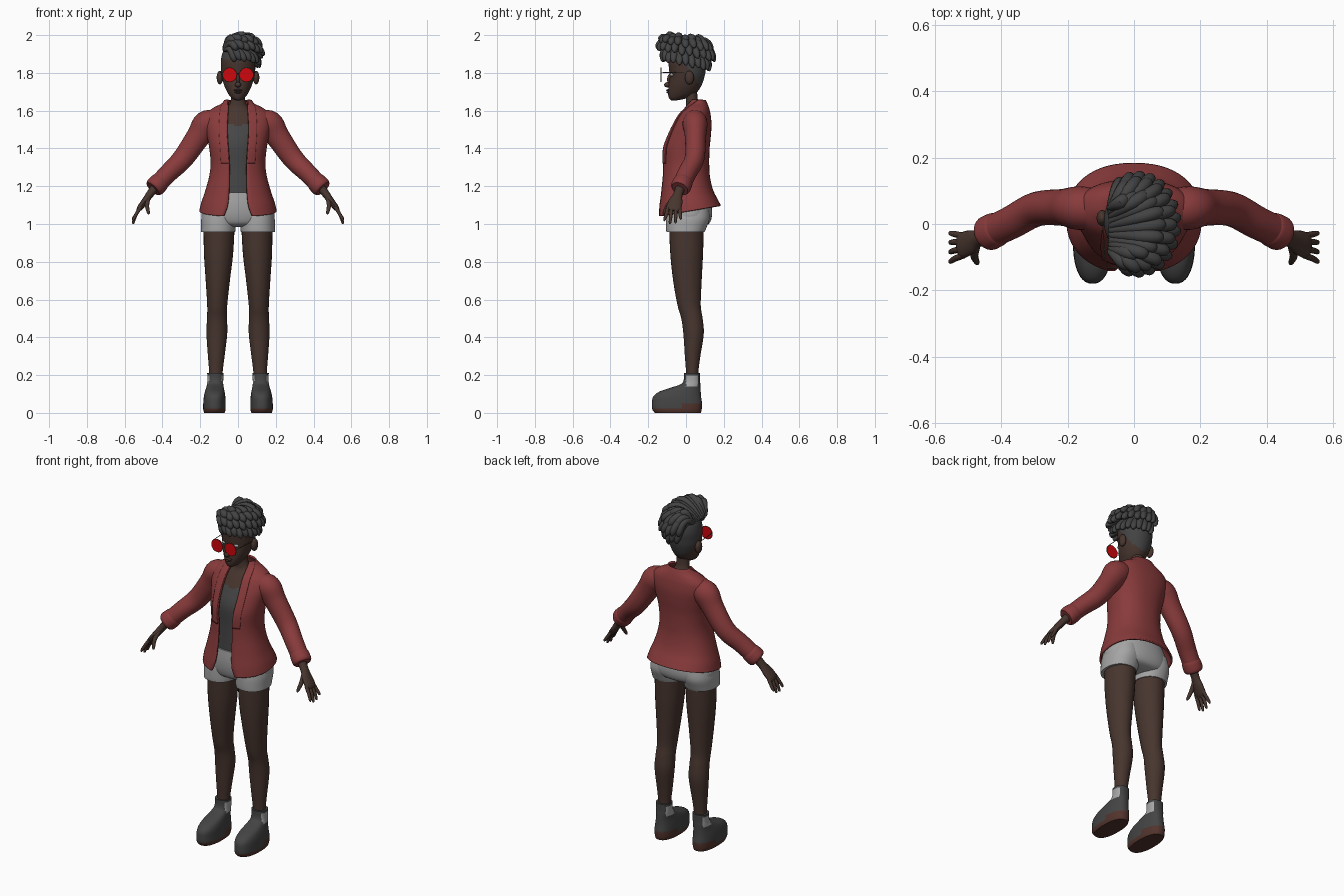
import bpy, bmesh, math
from mathutils import Vector

if "Cube" in bpy.data.objects:
    bpy.data.objects.remove(bpy.data.objects["Cube"])

def mat(name, r, g, b):
    m = bpy.data.materials.new(name)
    m.diffuse_color = (r, g, b, 1)
    m.use_nodes = True
    m.node_tree.nodes["Principled BSDF"].inputs["Base Color"].default_value = m.diffuse_color
    return m

JACKET = mat("brick red cloth", .25, .043, .044)
SKIN = mat("dark brown skin", .064, .036, .028)
HAIR = mat("charcoal hair", .056, .056, .058)
SHIRT = mat("dark grey shirt", .06, .06, .06)
GREY = mat("light grey cloth", .38, .38, .38)
BOOT = mat("boot leather", .058, .058, .058)
SOLE = mat("brown sole", .085, .034, .026)
LENS = mat("red lens", .62, .002, .004)
FRAME = mat("dark brass", .09, .07, .04)

def spline(rows, steps):
    """Catmull-Rom interpolation of parameter rows."""
    out, n = [], len(rows)
    for i in range(n - 1):
        a, b, c, d = (rows[min(max(i + k, 0), n - 1)] for k in (-1, 0, 1, 2))
        for s in range(steps):
            t = s / steps
            out.append([.5 * (2 * q + (r - p) * t + (2 * p - 5 * q + 4 * r - w) * t * t
                        + (3 * q - p - 3 * r + w) * t ** 3) for p, q, r, w in zip(a, b, c, d)])
    return out + [list(rows[-1])]

def loft(name, rings, mats, closed=True, rule=None):
    """Skin a list of rings; rule(centre, normal) picks the colour of a face."""
    bm = bmesh.new()
    vs = [[bm.verts.new(p) for p in r] for r in rings]
    n = len(rings[0])
    for a, b in zip(vs, vs[1:]):
        for j in range(n if closed else n - 1):
            k = (j + 1) % n
            bm.faces.new((a[j], a[k], b[k], b[j]))
    if closed:
        bm.faces.new(vs[0])
        bm.faces.new(vs[-1])
    bmesh.ops.recalc_face_normals(bm, faces=bm.faces)
    if rule:
        for f in bm.faces:
            f.material_index = rule(f.calc_center_median(), f.normal)
    me = bpy.data.meshes.new(name)
    bm.to_mesh(me)
    bm.free()
    for m in mats:
        me.materials.append(m)
    ob = bpy.data.objects.new(name, me)
    bpy.context.collection.objects.link(ob)
    return ob

def oval(z, w, yf, yb, t, cx=0, p=1):
    s, c = math.sin(t), math.cos(t)
    return Vector((cx + w * math.copysign(abs(s) ** p, s),
                   (yf + yb) / 2 - (yb - yf) / 2 * math.copysign(abs(c) ** p, c), z))

def zloft(name, rows, mats, rule=None, p=1, n=40, steps=5):
    """Upright loft, rows of (z, half width, front y, back y, centre x)."""
    rows = [tuple(r) + (0,) * (5 - len(r)) for r in rows]
    rings = [[oval(*r[:4], 2 * math.pi * j / n, r[4], p) for j in range(n)]
             for r in spline(rows, steps)]
    return loft(name, rings, mats, True, rule)

def tube(name, rows, m, ref=(0, 1, 0), n=16, steps=5):
    """Tube along a path, rows of (x, y, z, radius along ref, other radius)."""
    rows = spline(rows, steps)
    pts = [Vector(r[:3]) for r in rows]
    rings = []
    for i, r in enumerate(rows):
        T = (pts[min(i + 1, len(pts) - 1)] - pts[max(i - 1, 0)]).normalized()
        S = Vector(ref)
        S = (S - S.dot(T) * T).normalized()
        N = T.cross(S)
        rings.append([pts[i] + S * r[3] * math.cos(2 * math.pi * j / n)
                      + N * r[4] * math.sin(2 * math.pi * j / n) for j in range(n)])
    return loft(name, rings, [m])

def ball(name, loc, size, m):
    bpy.ops.mesh.primitive_uv_sphere_add(segments=20, ring_count=12, location=loc)
    ob = bpy.context.object
    ob.name, ob.scale = name, size
    ob.data.materials.append(m)
    return ob

# Torso: shirt with bare upper chest and neck
zloft("shirt_and_neck", [(1.14, .15, -.105, .12), (1.3, .125, -.1, .1), (1.42, .13, -.1, .105),
      (1.5, .14, -.07, .11), (1.57, .12, -.03, .105), (1.61, .065, -.005, .09),
      (1.64, .042, 0, .068), (1.68, .036, -.002, .06), (1.73, .036, -.01, .06)],
      [SHIRT, SKIN], lambda c, n: int(c.z > 1.522 + 2 * c.x * c.x), steps=8)

# Jacket: open-fronted shell, rows of (z, half width, front y, back y, half opening)
JROWS = [(1.065, .2, -.145, .18, .075), (1.11, .19, -.14, .163, .055), (1.17, .17, -.13, .14, .047),
         (1.25, .148, -.122, .122, .045), (1.32, .14, -.12, .118, .045), (1.4, .147, -.117, .12, .05),
         (1.47, .16, -.092, .127, .055), (1.53, .172, -.062, .13, .055), (1.58, .165, -.032, .125, .052),
         (1.61, .13, -.004, .118, .05), (1.633, .085, .012, .11, .05), (1.655, .062, .025, .1, .048)]

def jacket_sheet(name, rows, side=0, grow=0.0, thick=.01):
    rings, n = [], 48 if not side else 8
    for z, w, yf, yb, o in spline(rows, 5):
        a = math.asin(min(1, o / w) ** (1 / .88))
        b = 2 * math.pi - a if not side else a + .045 / w
        ring = []
        for j in range(n + 1):
            v = oval(z, w + grow, yf - grow, yb + grow, a + (b - a) * j / n, 0, .88)
            v.z += v.y * .17 * max(0, min(1, (1.2 - z) / .13))
            if side < 0:
                v.x = -v.x
            ring.append(v)
        rings.append(ring)
    ob = loft(name, rings, [JACKET], False)
    s = ob.modifiers.new("thickness", 'SOLIDIFY')
    s.thickness, s.offset = thick, 0
    return ob

jacket_sheet("jacket_body", JROWS)

# Shorts hips
zloft("shorts_hips", [(.985, .1, -.05, .08), (1.0, .165, -.09, .12), (1.04, .193, -.108, .137),
      (1.1, .183, -.115, .135), (1.168, .152, -.112, .122)], [GREY], p=.9)

def boot_rule(c, n):
    if c.z < .022 or (c.y > -.02 and c.z < .05):
        return 1
    return 2 if .14 < c.z < .2 and 0 < c.y < .062 and abs(n.x) > .5 else 0

for s, side in ((-1, "left"), (1, "right")):
    # Legs and shorts legs
    zloft(side + "_leg", [(.16, .035, 0, .066, s * .118), (.22, .036, 0, .066, s * .117),
          (.3, .044, -.006, .076, s * .115), (.42, .055, -.014, .094, s * .112),
          (.5, .053, -.025, .088, s * .111), (.57, .053, -.045, .078, s * .11),
          (.7, .064, -.068, .083, s * .107), (.84, .077, -.083, .09, s * .103),
          (1.0, .083, -.09, .095, s * .1)], [SKIN], n=28)
    zloft(side + "_shorts_leg", [(.957, .09, -.104, .098, s * .105), (.98, .091, -.106, .108, s * .104),
          (1.03, .092, -.106, .125, s * .102), (1.09, .085, -.1, .12, s * .095)], [GREY], p=.92)
    # Boots with brown sole and elastic side panels
    zloft(side + "_boot", [(0, .054, -.165, .078, s * .125), (.018, .059, -.178, .083, s * .125),
          (.05, .059, -.18, .085, s * .125), (.085, .057, -.174, .08, s * .124),
          (.112, .052, -.142, .078, s * .123), (.132, .047, -.085, .077, s * .122),
          (.152, .043, -.028, .076, s * .121), (.175, .042, -.012, .074, s * .12),
          (.212, .043, -.01, .074, s * .12)], [BOOT, SOLE, GREY], boot_rule, p=.85)
    # Sleeve and rolled cuff
    tube(side + "_sleeve", [(s * x, y, z, a, b) for x, y, z, a, b in (
         (.11, .045, 1.545, .06, .055), (.165, .048, 1.528, .066, .073), (.212, .05, 1.46, .056, .063),
         (.293, .045, 1.345, .052, .056), (.37, .005, 1.268, .05, .05), (.445, -.03, 1.19, .048, .048))],
         JACKET, n=28)
    tube(side + "_cuff", [(s * x, y, z, r, r) for x, y, z, r in (
         (.405, -.011, 1.232, .046), (.415, -.016, 1.221, .052), (.44, -.028, 1.196, .053),
         (.45, -.033, 1.186, .045))], JACKET, n=28)
    # Hand
    tube(side + "_hand", [(s * x, y, z, a, b) for x, y, z, a, b in (
         (.43, -.026, 1.205, .028, .025), (.468, -.043, 1.155, .025, .02), (.493, -.055, 1.12, .037, .018),
         (.52, -.065, 1.085, .039, .015), (.53, -.069, 1.07, .03, .008))], SKIN)
    for i, (o, tip) in enumerate(((-.03, 1.015), (-.01, 1.0), (.01, 1.003), (.029, 1.022))):
        tube(f"{side}_finger_{i}", [(s * .515, -.065 + o, 1.09, .01, .01),
             (s * .54, -.067 + 1.25 * o, 1.05, .0095, .0095),
             (s * .554, -.07 + 1.45 * o, tip + .008, .007, .007),
             (s * .556, -.07 + 1.45 * o, tip, .002, .002)], SKIN, n=10, steps=3)
    tube(side + "_thumb", [(s * .475, -.06, 1.14, .013, .013), (s * .482, -.095, 1.1, .012, .012),
         (s * .474, -.116, 1.06, .008, .008), (s * .472, -.12, 1.052, .002, .002)], SKIN, n=10, steps=3)
    # Lapel, ear and eye
    jacket_sheet(side + "_lapel", JROWS[4:], s, .007, .006)
    ball(side + "_ear", (s * .096, .018, 1.775), (.017, .024, .036), SKIN)
    ball(side + "_eye", (s * .038, -.074, 1.79), (.016, .01, .009), GREY)
    # Glasses: lens, rim and temple
    bpy.ops.mesh.primitive_cylinder_add(vertices=24, radius=.036, depth=.005,
        location=(s * .044, -.132, 1.79), rotation=(math.pi / 2, 0, 0))
    bpy.context.object.name = side + "_lens"
    bpy.context.object.data.materials.append(LENS)
    bpy.ops.mesh.primitive_torus_add(major_radius=.037, minor_radius=.002, major_segments=28,
        minor_segments=8, location=(s * .044, -.132, 1.79), rotation=(math.pi / 2, 0, 0))
    bpy.context.object.name = side + "_rim"
    bpy.context.object.data.materials.append(FRAME)
    tube(side + "_temple", [(s * .08, -.132, 1.8, .002, .002), (s * .088, -.1, 1.802, .002, .002),
         (s * .095, .02, 1.8, .002, .002)], FRAME, (0, 0, 1), 6)
tube("glasses_bridge", [(-.01, -.132, 1.797, .002, .002), (.01, -.132, 1.797, .002, .002)],
     FRAME, n=6)

# Head with close-cropped back and sides
zloft("head", [(1.655, .014, -.078, -.045), (1.665, .032, -.089, 0), (1.69, .052, -.095, .05),
      (1.73, .072, -.092, .08), (1.78, .086, -.086, .098), (1.82, .09, -.09, .105),
      (1.87, .09, -.092, .108), (1.92, .075, -.072, .09), (1.95, .035, -.03, .05)], [SKIN, HAIR],
      lambda c, n: int(c.z > 1.868 - max(0, c.y + .02) * 1.5), n=48, steps=6)
ball("nose", (0, -.098, 1.737), (.017, .018, .014), SKIN)
ball("nose_bridge", (0, -.086, 1.765), (.009, .014, .03), SKIN)
ball("upper_lip", (0, -.093, 1.708), (.024, .012, .006), SKIN)
ball("lower_lip", (0, -.092, 1.697), (.019, .012, .006), SKIN)

# Dreadlocks: fanned layers swept from a parting on the left side over the head
for k, (reach, z1, count, top) in enumerate(((.84, 1.835, 15, 1.965), (1, 1.89, 15, 2.0),
                                            (.9, 1.935, 13, 2.015), (.62, 1.965, 10, 2.02))):
    for i in range(count):
        f = (i + .5 * (k % 2)) / (count - 1) * 2 - 1
        a = f * math.radians(112)
        root = Vector((-.075, -.02 + .06 * f, 1.915))
        end = Vector((.02 + .12 * reach * math.cos(a), .152 * reach * math.sin(a), 0))
        end.z = z1 - .2 * end.y + .006 * (i % 2)
        ctrl = root.lerp(end, .62)
        ctrl.z = top + .012 * (i % 2)
        rows = []
        for t, r in ((0, .004), (.06, .011), (.3, .016), (.6, .02), (.85, .02), (.95, .014), (1, .004)):
            p = root.lerp(ctrl, t).lerp(ctrl.lerp(end, t), t)
            rows.append((*p, r, r))
        tube(f"dreadlock_{k}_{i}", rows, HAIR, (.2, .1, 1), 10, 2)

# Smooth shading with sharp edges kept
bpy.ops.object.select_all(action='DESELECT')
for ob in bpy.data.objects:
    ob.select_set(True)
    bpy.context.view_layer.objects.active = ob
bpy.ops.object.shade_smooth_by_angle(angle=math.radians(45))
